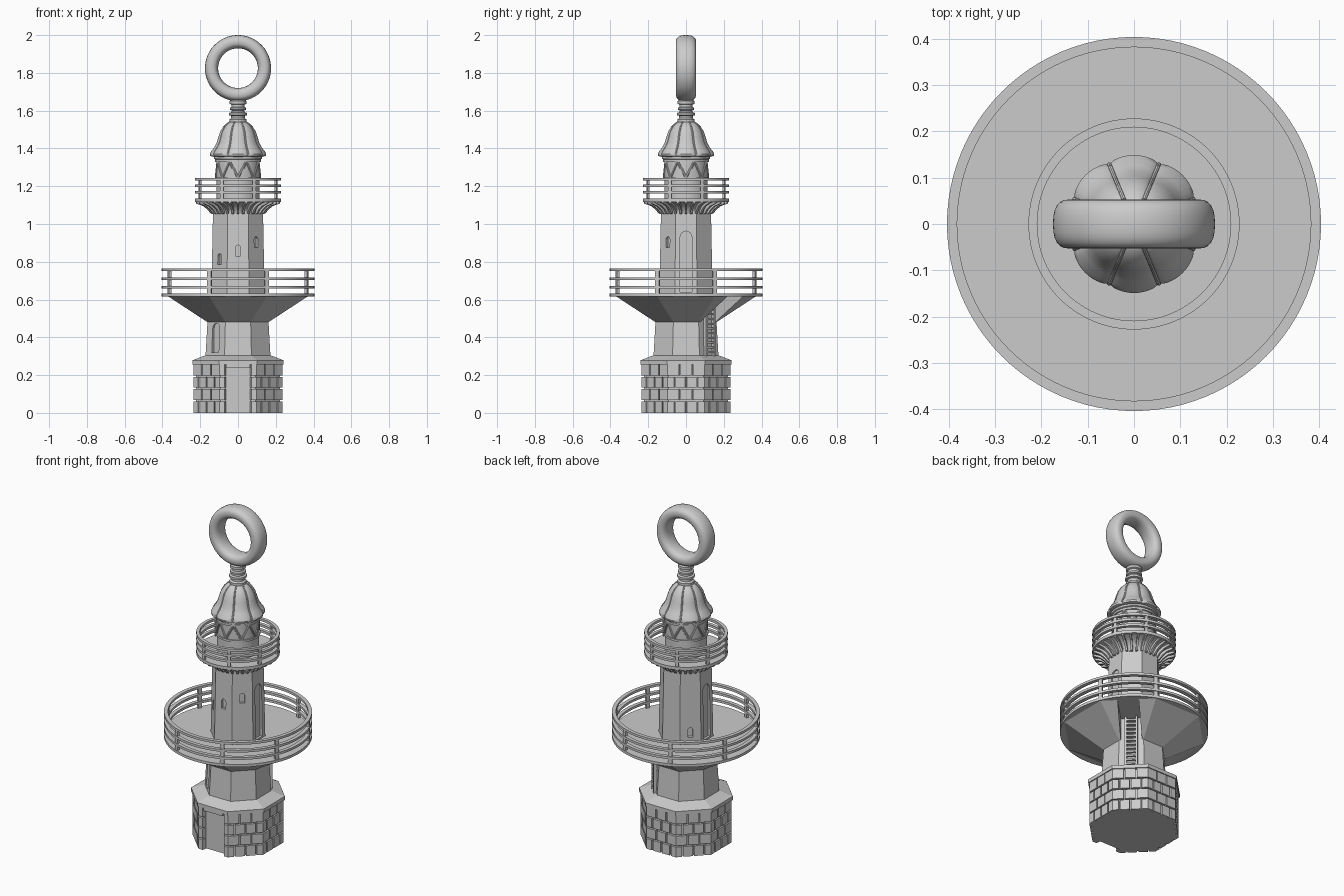
import bpy, bmesh, math
from math import cos, sin, pi, radians
from mathutils import Vector, Matrix

if "Cube" in bpy.data.objects:
    bpy.data.objects.remove(bpy.data.objects["Cube"], do_unlink=True)

stone = bpy.data.materials.new("plain grey")
stone.use_nodes = True
GREY = (0.6, 0.6, 0.6, 1)
stone.diffuse_color = GREY
stone.node_tree.nodes["Principled BSDF"].inputs["Base Color"].default_value = GREY
EIGHTH = pi / 4
FRONT = -pi / 2


def finish(bm, name, smooth=False):
    bmesh.ops.recalc_face_normals(bm, faces=bm.faces)
    mesh = bpy.data.meshes.new(name)
    bm.to_mesh(mesh)
    bm.free()
    ob = bpy.data.objects.new(name, mesh)
    bpy.context.collection.objects.link(ob)
    mesh.materials.append(stone)
    if smooth:
        bpy.ops.object.select_all(action='DESELECT')
        ob.select_set(True)
        bpy.context.view_layer.objects.active = ob
        bpy.ops.object.shade_smooth_by_angle(angle=radians(35))
    return ob


def lathe(name, profile, segs=64, closed=False, turn=0.0, shape=None, smooth=True):
    """Spin (radius, z) points; closed profiles make rings, open ones get caps."""
    bm = bmesh.new()
    rows = []
    for r, z in profile:
        row = []
        for i in range(segs):
            a = turn + 2 * pi * i / segs
            k = r * (shape(a, z) if shape else 1)
            row.append(bm.verts.new((k * cos(a), k * sin(a), z)))
        rows.append(row)
    pairs = list(zip(rows, rows[1:])) + ([(rows[-1], rows[0])] if closed else [])
    for low, high in pairs:
        for i in range(segs):
            j = (i + 1) % segs
            bm.faces.new((low[i], low[j], high[j], high[i]))
    if not closed:
        bm.faces.new(rows[0])
        bm.faces.new(rows[-1])
    return finish(bm, name, smooth)


def octagon(name, profile):
    """Eight-sided solid from (distance to flat, z) points."""
    return lathe(name, [(d / cos(pi / 8), z) for d, z in profile], 8, turn=pi / 8, smooth=False)


def prism(bm, outline, a, near, far):
    """Extrude an outline of (sideways, z) along direction a, between two distances."""
    n, t = Vector((cos(a), sin(a), 0)), Vector((-sin(a), cos(a), 0))
    ends = [[bm.verts.new(n * d + t * u + Vector((0, 0, z))) for u, z in outline]
            for d in (near, far)]
    bm.faces.new(ends[0])
    bm.faces.new(ends[1])
    for i in range(len(outline)):
        j = (i + 1) % len(outline)
        bm.faces.new((ends[0][i], ends[0][j], ends[1][j], ends[1][i]))


def box(u0, u1, z0, z1):
    return [(u0, z0), (u1, z0), (u1, z1), (u0, z1)]


def arch(w, z0, z1):
    spring = z1 - w
    return [(-w, z0), (w, z0)] + [(w * cos(pi * i / 8), spring + w * sin(pi * i / 8))
                                  for i in range(9)]


def carve(target, outline, a, near, far):
    bm = bmesh.new()
    prism(bm, outline, a, near, far)
    cutter = finish(bm, "cutter")
    cutter.hide_render = True
    mod = target.modifiers.new("cut", 'BOOLEAN')
    mod.operation, mod.solver, mod.object = 'DIFFERENCE', 'EXACT', cutter
    bpy.context.view_layer.objects.active = target
    bpy.ops.object.modifier_apply(modifier=mod.name)
    bpy.data.objects.remove(cutter, do_unlink=True)


def bar(bm, p, q, radius, sides=8):
    p, q = Vector(p), Vector(q)
    turn = (q - p).to_track_quat('Z', 'Y').to_matrix().to_4x4()
    bmesh.ops.create_cone(bm, cap_ends=True, segments=sides, radius1=radius, radius2=radius,
                          depth=(q - p).length,
                          matrix=Matrix.Translation((p + q) / 2) @ turn)


# Base: octagonal core with a recessed front door
base = octagon("base_core", [(0.222, 0), (0.222, 0.26)])
carve(base, box(-0.067, 0.067, -0.05, 0.238), FRONT, 0.208, 0.3)

# Staggered stone blocks around the base
bm = bmesh.new()
ROW, OUT, INN, GAP = 0.065, 0.236, 0.215, 0.004
half = OUT * math.tan(pi / 8)
for f in range(8):
    a = f * EIGHTH
    n, t = Vector((cos(a), sin(a), 0)), Vector((-sin(a), cos(a), 0))
    is_front = f == 6
    for row in range(4):
        if is_front:
            cuts = [-half, -0.067, 0.067, half]
        else:
            cuts = [-half, -0.033, 0.033, half] if row % 2 else [-half, -0.06, 0, 0.06, half]
        z0, z1 = row * ROW + (GAP if row else 0), (row + 1) * ROW - GAP
        for k, (u0, u1) in enumerate(zip(cuts, cuts[1:])):
            low = z0
            if is_front and k == 1:
                if row < 3:
                    continue
                low = 0.238
            u0 += GAP if u0 > -half else 0
            u1 -= GAP if u1 < half else 0
            block = [[bm.verts.new(n * d + t * u * d / OUT + Vector((0, 0, z)))
                      for u, z in box(u0, u1, low, z1)] for d in (INN, OUT)]
            bm.faces.new(block[0])
            bm.faces.new(block[1])
            for i in range(4):
                j = (i + 1) % 4
                bm.faces.new((block[0][i], block[0][j], block[1][j], block[1][i]))
finish(bm, "base_blocks")
octagon("base_ledge", [(0.242, 0.256), (0.242, 0.278), (0.172, 0.305)])

# Lower tower with a tall arched recess
lower = octagon("lower_tower", [(0.172, 0.3), (0.161, 0.49)])
carve(lower, arch(0.026, 0.32, 0.475), -3 * EIGHTH, 0.152, 0.25)

# Flared support with a hatch channel above the ladder
flare = octagon("deck_support", [(0.161, 0.48), (0.37, 0.617)])
carve(flare, box(-0.058, 0.058, 0.44, 0.65), EIGHTH, 0.161, 0.6)

# Ladder on the back diagonal face
bm = bmesh.new()
for side in (-0.03, 0.03):
    prism(bm, box(side - 0.006, side + 0.006, 0.3, 0.617), EIGHTH, 0.166, 0.186)
for i in range(12):
    z = 0.322 + i * 0.025
    prism(bm, box(-0.03, 0.03, z - 0.005, z + 0.005), EIGHTH, 0.162, 0.182)
finish(bm, "ladder")


# Round gallery: deck, rails and eight posts
def gallery(name, inner, outer, z0, z1, rails, post):
    lathe(name + "_deck", [(outer, z0), (outer, z1)], 96)
    for i, z in enumerate(rails):
        h = 0.007
        lathe(f"{name}_rail_{i + 1}", [(inner, z - h), (outer, z - h), (outer, z + h),
                                       (inner, z + h)], 96, closed=True)
    bm = bmesh.new()
    for i in range(8):
        prism(bm, box(-post, post, z1 - 0.002, rails[0]), pi / 8 + i * EIGHTH,
              inner + 0.003, outer - 0.004)
    finish(bm, name + "_posts")


gallery("lower_gallery", 0.382, 0.404, 0.615, 0.631, (0.757, 0.71, 0.666), 0.011)
gallery("upper_gallery", 0.209, 0.228, 1.116, 1.134, (1.236, 1.202, 1.168), 0.009)

# Upper tower with rising windows and two side doors
upper = octagon("upper_tower", [(0.141, 0.625), (0.132, 1.09)])
for a, z in ((3, 0.67), (5, 0.785), (6, 0.83), (7, 0.875)):
    carve(upper, arch(0.014, z, z + 0.058), a * EIGHTH, 0.122, 0.2)
for a in (0, pi):
    carve(upper, arch(0.031, 0.64, 0.962), a, 0.126, 0.2)

# Ribbed corbel below the upper gallery
lathe("corbel", [(0.134, 1.055), (0.142, 1.075), (0.158, 1.095), (0.18, 1.108), (0.215, 1.118)])
bm = bmesh.new()
for i in range(32):
    a = pi * i / 16
    n, t = Vector((cos(a), sin(a), 0)), Vector((-sin(a), cos(a), 0))
    outline = [(0.12, 1.05), (0.145, 1.055), (0.16, 1.075), (0.185, 1.095), (0.222, 1.108),
               (0.222, 1.118), (0.12, 1.118)]
    sides = [[bm.verts.new(n * r + t * w + Vector((0, 0, z))) for r, z in outline]
             for w in (-0.006, 0.006)]
    bm.faces.new(sides[0])
    bm.faces.new(sides[1])
    for k in range(len(outline)):
        m = (k + 1) % len(outline)
        bm.faces.new((sides[0][k], sides[0][m], sides[1][m], sides[1][k]))
finish(bm, "corbel_ribs")

# Lantern room with zigzag glazing bars
lathe("lantern_room", [(0.115, 1.13), (0.115, 1.34), (0.128, 1.345), (0.128, 1.37)])
for z in (1.24, 1.335):
    lathe("lantern_band", [(0.11, z - 0.006), (0.122, z - 0.006), (0.122, z + 0.006),
                           (0.11, z + 0.006)], closed=True)
bm = bmesh.new()
for i in range(16):
    ends = [(0.116 * cos(a), 0.116 * sin(a), 1.245 if k % 2 == 0 else 1.332)
            for k, a in ((i, i * pi / 8), (i + 1, (i + 1) * pi / 8))]
    bar(bm, ends[0], ends[1], 0.007)
finish(bm, "lantern_bars", True)

# Lobed bell roof with ribs along the valleys
roof = [(0.125, 1.355), (0.147, 1.36), (0.149, 1.37), (0.142, 1.385), (0.126, 1.405),
        (0.113, 1.43), (0.104, 1.46), (0.094, 1.49), (0.078, 1.515), (0.06, 1.533), (0.045, 1.54)]
lathe("bell_roof", roof, 96, shape=lambda a, z: 0.93 + 0.07 * abs(cos(4 * a)) ** 0.5)
bm = bmesh.new()
for i in range(8):
    a = pi / 8 + i * EIGHTH
    path = [(0.935 * r * cos(a), 0.935 * r * sin(a), z) for r, z in roof[2:]]
    for p, q in zip(path, path[1:]):
        bar(bm, p, q, 0.005)
finish(bm, "roof_ribs", True)

# Finial
lathe("finial", [(0.046, 1.535), (0.046, 1.553), (0.036, 1.56), (0.036, 1.573), (0.048, 1.576),
                 (0.048, 1.588), (0.035, 1.592), (0.035, 1.602), (0.043, 1.605), (0.043, 1.615),
                 (0.034, 1.62), (0.034, 1.632), (0.044, 1.636), (0.044, 1.65), (0.036, 1.66)])

# Hanging ring, standing upright with a wide rounded section
section = []
for i in range(24):
    c, s = cos(2 * pi * i / 24), sin(2 * pi * i / 24)
    section.append((0.14 + 0.035 * math.copysign(abs(c) ** 0.8, c),
                    0.053 * math.copysign(abs(s) ** 0.8, s)))
ring = lathe("hanging_ring", section, 80, closed=True)
ring.data.transform(Matrix.Translation((0, 0, 1.825)) @ Matrix.Rotation(pi / 2, 4, 'X'))
